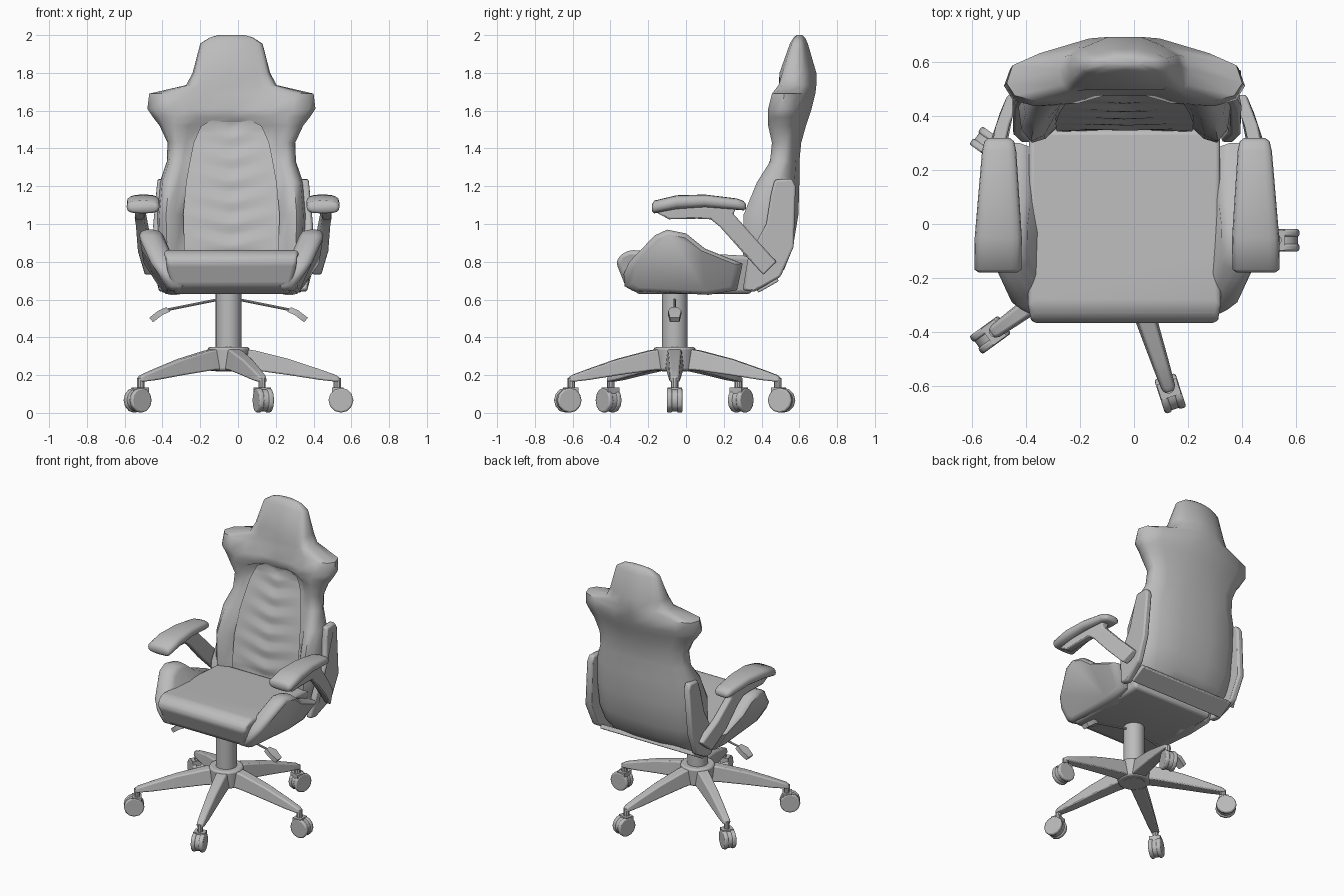
import bpy, bmesh, math
from mathutils import Vector, Matrix

if "Cube" in bpy.data.objects:
    bpy.data.objects.remove(bpy.data.objects["Cube"])

grey = bpy.data.materials.new("plain_grey")
grey.use_nodes = True
COLOUR = (0.5, 0.5, 0.5, 1)
grey.diffuse_color = COLOUR
grey.node_tree.nodes["Principled BSDF"].inputs["Base Color"].default_value = COLOUR

CX = -0.035                       # symmetry plane of seat and back
ARM_CX = -0.026                   # symmetry plane of arms and brackets
BASE = Vector((-0.05, -0.06, 0))  # centre of the star base


def finish(name, bm, bevel=0, segments=2, angle=35):
    """Turn a bmesh into a named, shaded object."""
    bmesh.ops.recalc_face_normals(bm, faces=bm.faces)
    me = bpy.data.meshes.new(name)
    bm.to_mesh(me)
    bm.free()
    me.materials.append(grey)
    ob = bpy.data.objects.new(name, me)
    bpy.context.collection.objects.link(ob)
    bpy.ops.object.select_all(action='DESELECT')
    ob.select_set(True)
    bpy.context.view_layer.objects.active = ob
    bpy.ops.object.shade_smooth_by_angle(angle=math.radians(angle))
    if bevel:
        mod = ob.modifiers.new("bevel", 'BEVEL')
        mod.width, mod.segments = bevel, segments
        mod.limit_method, mod.angle_limit = 'ANGLE', math.radians(30)
    return ob


def loft(bm, rings):
    """Skin a list of closed rings and cap the ends."""
    vs = [[bm.verts.new(p) for p in r] for r in rings]
    n = len(vs[0])
    for a, b in zip(vs, vs[1:]):
        for i in range(n):
            j = (i + 1) % n
            bm.faces.new((a[i], a[j], b[j], b[i]))
    bm.faces.new(vs[0])
    bm.faces.new(vs[-1])


def slab(bm, outline, x_of):
    """Prism from a (y, z) outline; x_of(y, z, layer) gives its two sides."""
    loft(bm, [[(x_of(y, z, k), y, z) for y, z in outline] for k in (0, 1)])


def cylinder(bm, r, depth, mat, sides=16, r2=None):
    bmesh.ops.create_cone(bm, cap_ends=True, segments=sides, radius1=r,
                          radius2=r if r2 is None else r2, depth=depth, matrix=mat)


def box(bm, size, mat):
    bmesh.ops.create_cube(bm, size=1, matrix=mat @ Matrix.Diagonal((*size, 1)))


def table(rows, z):
    """Linear interpolation of all columns at the key z."""
    for a, b in zip(rows, rows[1:]):
        if z <= b[0]:
            t = max(0, (z - a[0]) / (b[0] - a[0]))
            return [p + (q - p) * t for p, q in zip(a, b)]
    return rows[-1]


# Backrest: height, half width, panel half width, y of centre, wing, edge, back
BACK = [
    (0.69, .33, .24, .36, .33, .39, .46),
    (0.76, .365, .245, .36, .31, .42, .52),
    (0.87, .39, .25, .36, .30, .44, .565),
    (1.05, .395, .255, .39, .305, .455, .595),
    (1.22, .38, .24, .43, .375, .485, .60),
    (1.33, .342, .22, .46, .445, .515, .60),
    (1.43, .338, .20, .49, .455, .53, .61),
    (1.52, .38, .16, .515, .435, .52, .635),
    (1.565, .415, .07, .475, .435, .515, .65),
    (1.61, .445, .12, .475, .435, .51, .665),
    (1.69, .435, .14, .485, .455, .52, .685),
    (1.735, .24, .15, .495, .49, .57, .69),
    (1.80, .205, .14, .495, .51, .58, .69),
    (1.955, .165, .11, .55, .56, .59, .645),
    (1.987, .115, .08, .57, .575, .595, .63),
    (2.00, .07, .04, .585, .588, .60, .615)]
rings = []
for z, hw, pw, yf, yw, ye, yb in BACK:
    d = hw - pw
    flat = .78 if z < 1.4 else .67   # lower back is flatter than the wings
    half = [(pw, yf), (pw + .3 * d, yf + .75 * (yw - yf)), (pw + .65 * d, yw),
            (pw + .9 * d, yw + .3 * (ye - yw)), (hw, ye), (.95 * hw, ye + .4 * (yb - ye)),
            (.72 * hw, ye + flat * (yb - ye)), (.3 * hw, yb)]
    ring = [(0, yf)] + half + [(0, yb)] + [(-x, y) for x, y in reversed(half)]
    rings.append([(CX + x, y, z) for x, y in ring])
bm = bmesh.new()
loft(bm, rings)
finish("backrest", bm, angle=50)

# Quilted centre panel with V-shaped folds, its arched top tucked into the back
bm = bmesh.new()
COLS, ROWS = 16, 64
grid = []
for r in range(ROWS + 1):
    z = .80 + .765 * r / ROWS
    pw = table(BACK, z)[2]
    yf = min(.507, table(BACK, min(z, 1.52))[3])
    line = []
    for c in range(COLS + 1):
        u = 2 * c / COLS - 1
        phase = ((z - .06 * abs(u) - .94) / .115) % 1
        fold = .014 * (1 - abs(u)) * abs(2 * phase - 1)
        line.append(bm.verts.new((CX + u * pw, yf - .018 + fold, z)))
    grid.append(line)
for a, b in zip(grid, grid[1:]):
    for c in range(COLS):
        bm.faces.new((a[c], a[c + 1], b[c + 1], b[c]))
finish("back_panel", bm)

# Seat cushion
SEAT = [(-.37, .795), (-.35, .835), (-.30, .862), (-.1, .855), (.35, .83),
        (.35, .63), (-.25, .63), (-.32, .67)]
bm = bmesh.new()
slab(bm, SEAT, lambda y, z, k: CX + (2 * k - 1) * (
    table([(.63, .31), (.67, .32), (.795, .345), (.83, .357)], z)[1]))
finish("seat_cushion", bm, .022, 3)

# Cross bar joining the two side brackets below the back
bm = bmesh.new()
box(bm, (.74, .125, .03), Matrix.Translation((CX, .43, .68)) @ Matrix.Rotation(.52, 4, 'X'))
finish("back_cross_bar", bm, .006)

BOLSTER = [(-.33, .735), (-.30, .80), (-.165, .94), (-.10, .97), (0, .95), (.10, .87),
           (.30, .79), (.27, .65), (.12, .625), (-.28, .645), (-.325, .67)]
BRACKET = [(.30, .65), (.36, .64), (.50, .72), (.57, .88), (.58, 1.20), (.56, 1.24),
           (.47, 1.235), (.45, 1.16), (.425, 1.0), (.33, .83)]
STRUT = [(-.155, 1.06), (-.09, 1.025), (.06, 1.028), (.13, 1.025), (.18, .985), (.30, .85),
         (.41, .73), (.48, .80), (.37, .92), (.25, 1.055), (.27, 1.09), (-.13, 1.09)]
PAD = [(-.18, .07, 1.085, .018), (-.168, .087, 1.09, .034), (-.05, .087, 1.115, .037),
       (.10, .076, 1.122, .034), (.27, .063, 1.105, .03), (.305, .055, 1.097, .025),
       (.317, .04, 1.093, .013)]
LEVER = [(.03, .605), (.33, .545), (.345, .535)]


def bolster_x(y, z):
    lean = table([(.62, .295), (.70, .365), (.80, .405), (.97, .425)], z)[1]
    return lean - .05 * min(1, max(0, (-.2 - y) / .13))


for s, side in ((1, "left"), (-1, "right")):
    # Seat side bolster, rounded by shrinking its outer layers
    bm = bmesh.new()
    rings = []
    for off, k in ((-.065, .84), (-.045, .96), (-.01, 1), (.025, 1), (.05, .96), (.062, .86)):
        ring = []
        for y, z in BOLSTER:
            yy, zz = -.02 + (y + .02) * k, .78 + (z - .78) * k
            ring.append((CX + s * (bolster_x(y, z) + off), yy, zz))
        rings.append(ring)
    loft(bm, rings)
    finish(side + "_seat_bolster", bm, angle=60)

    # Side bracket linking seat and back
    bm = bmesh.new()
    slab(bm, BRACKET, lambda y, z, k: ARM_CX + s * (
        table([(.64, .345), (.75, .38), (.95, .38), (1.24, .355)], z)[1] + .045 * k))
    finish(side + "_side_bracket", bm, .012)

    # Arm strut, curving inwards to the bracket, and pad
    bm = bmesh.new()
    slab(bm, STRUT, lambda y, z, k: ARM_CX + s * (
        table([(.13, .47), (.30, .455), (.41, .42), (.48, .39)], y)[1] + .05 * k))
    finish(side + "_arm_strut", bm, .008)
    bm = bmesh.new()
    rings = []
    for y, hw, z, h in PAD:
        cx = ARM_CX + s * (.474 - .01 * (y - .07))
        rings.append([(cx + hw * math.copysign(abs(math.cos(t)) ** .6, math.cos(t)), y,
                       z + h * math.copysign(abs(math.sin(t)) ** .7, math.sin(t)))
                      for t in (math.tau * i / 16 for i in range(16))])
    loft(bm, rings)
    finish(side + "_arm_pad", bm, angle=60)

    # Adjustment lever: thin rod with a bent paddle
    bm = bmesh.new()
    for (x0, z0), (x1, z1) in zip(LEVER, LEVER[1:]):
        d = Vector((s * (x1 - x0), 0, z1 - z0))
        mid = Vector((BASE.x + s * (x0 + x1) / 2, BASE.y, (z0 + z1) / 2))
        cylinder(bm, .007, d.length, Matrix.Translation(mid) @
                 d.to_track_quat('Z', 'Y').to_matrix().to_4x4(), 8)
    loft(bm, [[(BASE.x + s * (x + t * .01), BASE.y + w, z + t * .012)
               for w, t in ((-hw, -1), (hw, -1), (hw, 1), (-hw, 1))]
              for x, z, hw in ((.32, .548, .018), (.36, .53, .035), (.41, .492, .025))])
    finish(side + "_lever", bm)

# Gas column and hub
bm = bmesh.new()
cylinder(bm, .068, .42, Matrix.Translation(BASE + Vector((0, 0, .43))), 24)
finish("column", bm)
bm = bmesh.new()
cylinder(bm, .105, .125, Matrix.Translation(BASE + Vector((0, 0, .285))), 20, .112)
finish("hub", bm, .012)

# Five legs, each with a twin-wheel caster
for i in range(5):
    turn = Matrix.Translation(BASE) @ Matrix.Rotation(math.tau * i / 5, 4, 'Z')
    bm = bmesh.new()
    loft(bm, [[(r, w * a, z) for a, z in ((-1, lo), (1, lo), (.75, hi), (-.75, hi))]
              for r, w, lo, hi in ((.06, .05, .23, .342), (.14, .047, .225, .33),
                                   (.32, .04, .20, .285), (.48, .033, .175, .232),
                                   (.57, .028, .165, .20), (.59, .02, .168, .185))])
    bm.transform(turn)
    finish("base_leg_%d" % (i + 1), bm, .008)

    # Stem and hood
    bm = bmesh.new()
    cylinder(bm, .02, .07, Matrix.Translation((.575, 0, .15)), 10)
    axle = Matrix.Translation((.595, 0, .067)) @ Matrix.Rotation(math.pi / 2, 4, 'X')
    cylinder(bm, .06, .028, axle, 12)
    box(bm, (.06, .076, .035), Matrix.Translation((.578, 0, .117)))
    bm.transform(turn)
    finish("caster_fork_%d" % (i + 1), bm)
    # Wheels
    bm = bmesh.new()
    for w in (-1, 1):
        cylinder(bm, .066, .028, Matrix.Translation((0, w * .027, 0)) @ axle, 12)
    bm.transform(turn)
    finish("caster_wheels_%d" % (i + 1), bm, .008)
